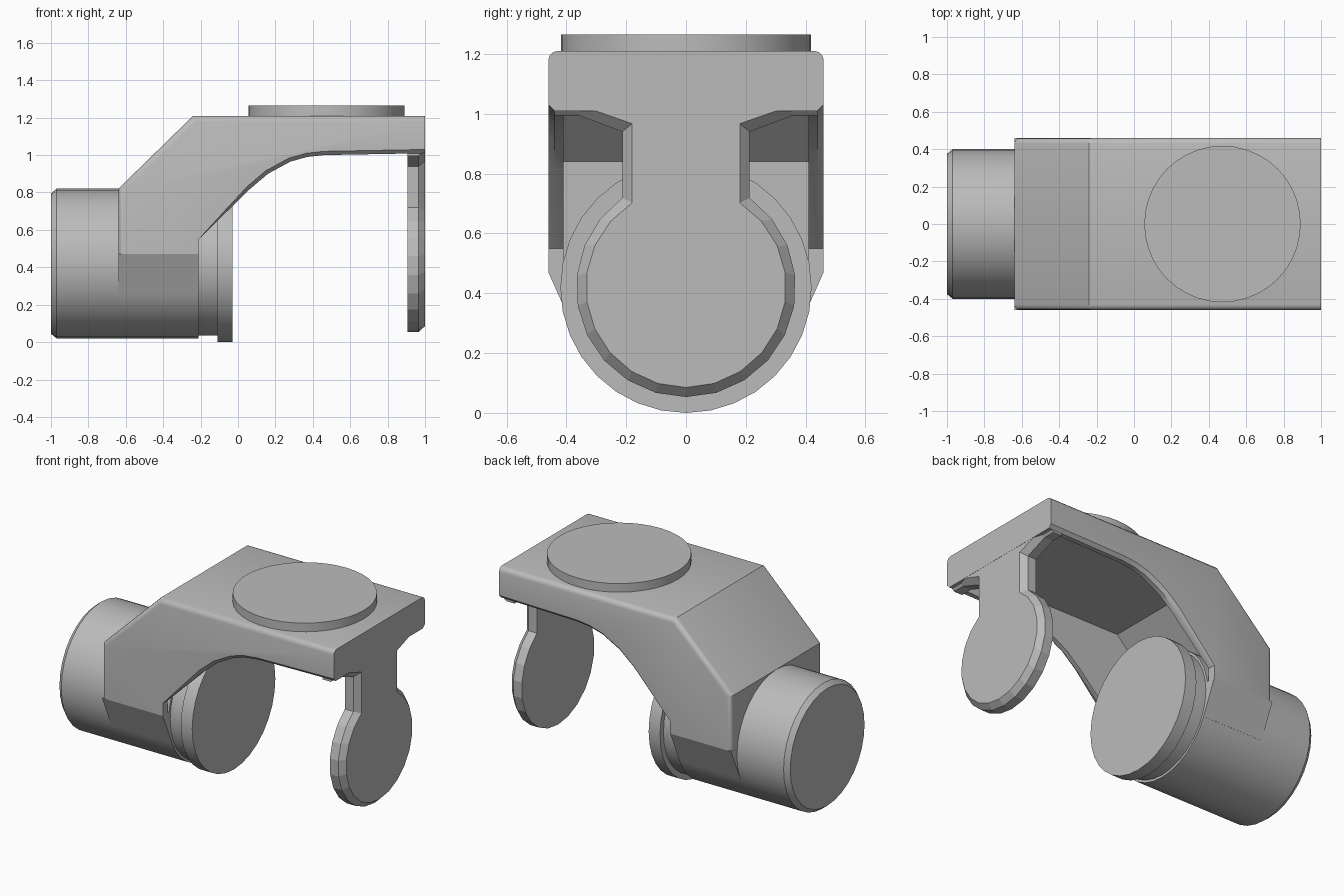
import bpy, bmesh
from math import sin, cos, asin, pi

cube = bpy.data.objects.get("Cube")
if cube:
    bpy.data.objects.remove(cube)

grey = bpy.data.materials.new("mid_grey")
grey.use_nodes = True
grey.diffuse_color = (0.5, 0.5, 0.5, 1)
grey.node_tree.nodes["Principled BSDF"].inputs["Base Color"].default_value = (0.5, 0.5, 0.5, 1)

AXIS_Z = 0.42      # height of the motor axis
HALF_W = 0.46      # half width of the bracket


def finish(name, bm):
    bmesh.ops.recalc_face_normals(bm, faces=bm.faces)
    mesh = bpy.data.meshes.new(name)
    bm.to_mesh(mesh)
    bm.free()
    mesh.materials.append(grey)
    obj = bpy.data.objects.new(name, mesh)
    bpy.context.collection.objects.link(obj)
    return obj


def loft(sections):
    """Join closed outlines of equal length and cap both ends."""
    bm = bmesh.new()
    rings = [[bm.verts.new(p) for p in s] for s in sections]
    n = len(rings[0])
    for a, b in zip(rings, rings[1:]):
        for i in range(n):
            j = (i + 1) % n
            bm.faces.new((a[i], a[j], b[j], b[i]))
    bm.faces.new(rings[0])
    bm.faces.new(rings[-1])
    return bm


def smooth(obj, angle=0.55):
    bpy.ops.object.select_all(action="DESELECT")
    obj.select_set(True)
    bpy.context.view_layer.objects.active = obj
    bpy.ops.object.shade_smooth_by_angle(angle=angle)


def turned(name, profile, n=32):
    """Round part along x from (x, radius) pairs."""
    obj = finish(name, loft([[(x, r * sin(2 * pi * i / n), AXIS_Z + r * cos(2 * pi * i / n))
                              for i in range(n)] for x, r in profile]))
    smooth(obj)


def side_prism(profile, half):
    return loft([[(x, y, z) for x, z in profile] for y in (-half, half)])


# Motor, its stepped collar and the output horn
turned("motor_body", [(-1, 0.375), (-0.97, 0.40), (-0.21, 0.40)])
turned("motor_collar", [(-0.22, 0.385), (-0.10, 0.385)])
turned("output_horn", [(-0.11, AXIS_Z), (-0.03, AXIS_Z)])

# Bracket shell: side profile with rounded upper edges and chamfered lower rim
rim = [(1, 1.01), (0.46, 1.0), (0.37, 0.99), (0.28, 0.965), (0.16, 0.9), (0.06, 0.815), (-0.21, 0.55)]
outer = [(-0.21, 0.47), (-0.64, 0.47), (-0.64, 0.82), (-0.24, 1.21), (1, 1.21)] + rim
bm = side_prism(outer, HALF_W)
bm.normal_update()
bmesh.ops.recalc_face_normals(bm, faces=bm.faces)


def side_edges(rule):
    found = []
    for e in bm.edges:
        normals = [f.normal for f in e.link_faces]
        caps = [k for k in normals if abs(k.y) > 0.9]
        walls = [k for k in normals if abs(k.y) < 0.1]
        if len(caps) == 1 and len(walls) == 1 and rule(walls[0]):
            found.append(e)
    return found


bmesh.ops.bevel(bm, geom=side_edges(lambda k: k.z > 0.5 or k.x < -0.9),
                offset=0.03, segments=3, profile=0.5, affect="EDGES")
bm.normal_update()
bmesh.ops.bevel(bm, geom=side_edges(lambda k: -0.9999999 < k.z < -0.3),
                offset=0.02, segments=1, affect="EDGES")
shell = finish("bracket_shell", bm)

# Hollow the shell from below
hollow = finish("hollow_cutter", side_prism(
    [(-0.52, 0.4), (-0.52, 0.84), (-0.22, 1.14), (0.905, 1.14), (0.905, 0.4)], 0.41))
hollow.hide_render = True
cut = shell.modifiers.new("hollow", "BOOLEAN")
cut.operation = "DIFFERENCE"
cut.solver = "EXACT"
cut.object = hollow
graph = bpy.context.evaluated_depsgraph_get()
graph.update()
shell_mesh = bpy.data.meshes.new_from_object(shell.evaluated_get(graph))
shell.modifiers.clear()
shell.data = shell_mesh
bpy.data.objects.remove(hollow)
smooth(shell)

# Tapered saddle easing the shell sides onto the motor
saddle_section = [(-HALF_W, 0.47), (-0.365, 0.257), (0.365, 0.257), (HALF_W, 0.47)]
finish("motor_saddle", loft([[(x, y, z) for y, z in saddle_section] for x in (-0.64, -0.21)]))


# Keyhole-shaped support arm with a chamfered outer edge
def arm_outline(x, shoulder, neck_top, neck, radius, steps=9):
    half = [(0.44, 1.04), (0.44, shoulder), (0.36, shoulder), (neck, neck_top)]
    start = asin(neck / radius)
    for i in range(steps + 1):
        a = start + (pi - start) * i / steps
        half.append((radius * sin(a), AXIS_Z + radius * cos(a)))
    return [(x, y, z) for y, z in half] + [(x, -y, z) for y, z in reversed(half[:-1])]


back = (0.995, 0.94, 0.213, 0.367)
finish("support_arm", loft([arm_outline(0.905, *back), arm_outline(0.965, *back),
                            arm_outline(0.999, 1.03, 0.967, 0.18, 0.335)]))

# Round mounting pad on top
bm = bmesh.new()
bmesh.ops.create_cone(bm, cap_ends=True, segments=40, radius1=0.418, radius2=0.418, depth=0.065)
bmesh.ops.translate(bm, verts=bm.verts, vec=(0.473, 0, 1.2325))
smooth(finish("mounting_pad", bm))
